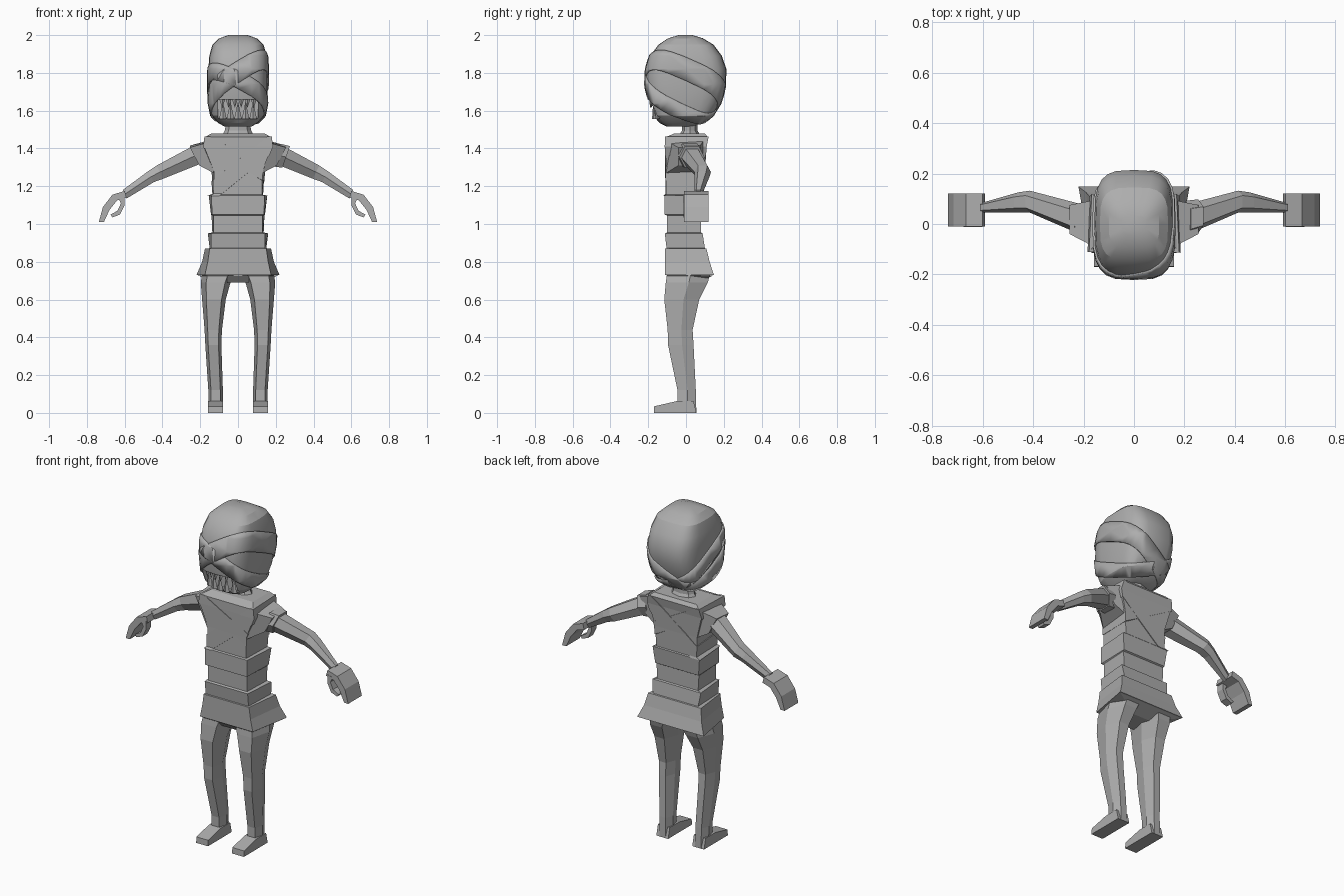
import bpy, bmesh, math
from mathutils import Vector

if "Cube" in bpy.data.objects:
    bpy.data.objects.remove(bpy.data.objects["Cube"])

grey = bpy.data.materials.new("plain grey")
grey.diffuse_color = (0.42, 0.42, 0.42, 1)
grey.use_nodes = True
grey.node_tree.nodes["Principled BSDF"].inputs["Base Color"].default_value = grey.diffuse_color


def add_object(name, bm):
    bmesh.ops.recalc_face_normals(bm, faces=bm.faces)
    me = bpy.data.meshes.new(name)
    bm.to_mesh(me)
    bm.free()
    me.materials.append(grey)
    ob = bpy.data.objects.new(name, me)
    bpy.context.collection.objects.link(ob)
    return ob


def loft(rings):
    """Skin a list of equal-length point rings and cap both ends."""
    bm = bmesh.new()
    vs = [[bm.verts.new(p) for p in r] for r in rings]
    n = len(rings[0])
    for a, b in zip(vs, vs[1:]):
        for i in range(n):
            j = (i + 1) % n
            bm.faces.new((a[i], a[j], b[j], b[i]))
    bm.faces.new(vs[0][::-1])
    bm.faces.new(vs[-1])
    bmesh.ops.recalc_face_normals(bm, faces=bm.faces)
    return bm


def bandage(name, rings, point, normal, width, lift):
    """Raised strip: a slightly swollen copy cut between two parallel planes."""
    bm = loft(rings)
    bm.normal_update()
    moves = [(v, v.normal * lift) for v in bm.verts]
    for v, d in moves:
        v.co += d
    n = Vector(normal).normalized()
    for s in (1, -1):
        bmesh.ops.bisect_plane(bm, geom=bm.verts[:] + bm.edges[:] + bm.faces[:],
                               plane_co=Vector(point) + n * s * width / 2,
                               plane_no=n * s, clear_outer=True)
    ob = add_object(name, bm)
    mod = ob.modifiers.new("thickness", 'SOLIDIFY')
    mod.thickness = lift * 1.6
    mod.offset = -1
    return ob


def smooth(ob, angle):
    bpy.ops.object.select_all(action='DESELECT')
    ob.select_set(True)
    bpy.context.view_layer.objects.active = ob
    bpy.ops.object.shade_smooth_by_angle(angle=math.radians(angle))


# Head: rounded-box rings (z, half width, front y, back y)
def head_ring(z, hx, yf, yb, n=24, k=0.58):
    pts = []
    for i in range(n):
        a = 2 * math.pi * i / n
        c, s = math.cos(a), math.sin(a)
        pts.append((hx * math.copysign(abs(c) ** k, c),
                    (yf + yb) / 2 + (yb - yf) / 2 * math.copysign(abs(s) ** k, s), z))
    return pts


head_rings = [head_ring(*r) for r in (
    (1.515, .07, -.10, .03), (1.535, .105, -.14, .09), (1.575, .14, -.175, .14),
    (1.64, .153, -.20, .18), (1.74, .157, -.214, .212), (1.82, .157, -.21, .214),
    (1.89, .152, -.19, .19), (1.95, .135, -.145, .145), (1.983, .10, -.095, .09),
    (2.0, .05, -.04, .035))]
head = add_object("head", loft(head_rings))

# Mouth opening cut into the head
bm = bmesh.new()
bmesh.ops.create_cube(bm, size=1)
for v in bm.verts:
    v.co = (v.co.x * .21, -.20 + v.co.y * .13, 1.61 + v.co.z * .10)
cutter = add_object("mouth_cutter", bm)
cutter.hide_render = True
mod = head.modifiers.new("mouth", 'BOOLEAN')
mod.operation = 'DIFFERENCE'
mod.object = cutter
dg = bpy.context.evaluated_depsgraph_get()
cut_mesh = bpy.data.meshes.new_from_object(head.evaluated_get(dg))
head.modifiers.clear()
head.data = cut_mesh
bpy.data.objects.remove(cutter)
smooth(head, 22)


# Teeth: tall lower row, short upper row
def teeth(name, count, span, base, tip, y):
    bm = bmesh.new()
    w = span / count
    for i in range(count):
        x = -span / 2 + w * (i + .5)
        yy = y + .25 * x * x / .1
        q = [bm.verts.new((x + dx * w / 2, yy + dy, base))
             for dx, dy in ((-1, 0), (0, -.012), (1, 0), (0, .02))]
        t = bm.verts.new((x, yy - .005, tip))
        bm.faces.new(q)
        for j in range(4):
            bm.faces.new((q[j], q[(j + 1) % 4], t))
    return add_object(name, bm)


teeth("lower_teeth", 5, .2, 1.555, 1.65, -.168)
teeth("upper_teeth", 6, .2, 1.665, 1.615, -.185)

# Head bandages
for nm, p, n, w in (("brow_bandage", (0, -.2, 1.80), (-.53, .35, .78), .10),
                    ("cheek_bandage", (0, -.2, 1.755), (.4, .41, .82), .08)):
    smooth(bandage(nm, head_rings, p, n, w, .008), 22)


# Torso: stepped wraps (z, front half width, back half width, front y, back y)
def box_ring(z, f, b, yf, yb):
    return [(-f, yf, z), (f, yf, z), (b, yb, z), (-b, yb, z)]


torso_rings = [box_ring(*r) for r in (
    (.73, .175, .22, -.11, .148), (.80, .16, .19, -.11, .125), (.87, .15, .175, -.11, .108),
    (.872, .142, .15, -.103, .10), (.95, .142, .16, -.112, .088), (.955, .13, .136, -.10, .08),
    (1.045, .13, .14, -.10, .078), (1.05, .138, .143, -.113, .086),
    (1.15, .14, .155, -.113, .095), (1.155, .128, .133, -.105, .09),
    (1.28, .128, .14, -.105, .095), (1.41, .18, .175, -.108, .105),
    (1.46, .175, .165, -.108, .115), (1.48, .14, .14, -.06, .10))]
add_object("torso", loft(torso_rings))
add_object("waist_wrap", loft([box_ring(.727, .172, .216, -.105, .143),
                               box_ring(.69, .05, .06, -.07, .06)]))

# Crossed chest bandages
chest = torso_rings[8:13]
bandage("chest_bandage", chest, (.02, 0, 1.30), (-.25, 0, .31), .085, .007)
bandage("shoulder_bandage", chest, (-.05, 0, 1.37), (.17, 0, .31), .07, .005)


# Neck
def ellipse(z, rx, ry, y, n=8):
    return [(rx * math.cos(2 * math.pi * i / n), y + ry * math.sin(2 * math.pi * i / n), z)
            for i in range(n)]


add_object("neck", loft([ellipse(1.465, .085, .06, .02), ellipse(1.495, .07, .04, .02),
                         ellipse(1.55, .06, .04, .02)]))


# Limb sections, mirrored with side = -1 or 1
def arm_ring(side, top, bot, y0, y1):
    (xt, zt), (xb, zb) = top, bot
    c = (y0 + y1) / 2
    xm, zm = (xt + xb) / 2, (zt + zb) / 2
    h = (y1 - y0) * .28
    return [(side * x, y, z) for x, y, z in (
        (xt, c - h, zt), (xt, c + h, zt), (xm, y1, zm),
        (xb, c + h, zb), (xb, c - h, zb), (xm, y0, zm))]


def leg_ring(side, z, inner, outer, yf, yb):
    c, w = (inner + outer) / 2, (outer - inner) * .32
    ym = yf + (yb - yf) * .55
    return [(side * x, y, z) for x, y in (
        (c - w, yf), (c + w, yf), (outer, ym), (c + w * .8, yb), (c - w * .8, yb), (inner, ym))]


def slab(name, side, outline, y0, y1):
    """Side profile in x and z, extruded along y."""
    return add_object(name, loft([[(side * x, y, z) for x, z in outline] for y in (y0, y1)]))


for side, tag in ((-1, "left"), (1, "right")):
    # Shoulder funnel and arm
    add_object(tag + "_shoulder", loft([
        [(side * x, y, z) for x, y, z in ((.13, -.105, 1.44), (.13, .10, 1.45),
                                          (.125, .09, 1.27), (.13, -.105, 1.27))],
        [(side * x, y, z) for x, y, z in ((.255, -.04, 1.405), (.255, .075, 1.415),
                                          (.205, .08, 1.315), (.205, -.04, 1.31))]]))
    add_object(tag + "_arm", loft([
        arm_ring(side, (.235, 1.415), (.195, 1.32), -.04, .08),
        arm_ring(side, (.43, 1.31), (.395, 1.24), .045, .132),
        arm_ring(side, (.475, 1.28), (.445, 1.222), .045, .125),
        arm_ring(side, (.61, 1.18), (.59, 1.135), .045, .085)]))
    # Curled mitten hand and thumb
    slab(tag + "_hand", side, ((.59, 1.14), (.60, 1.175), (.665, 1.155), (.715, 1.09),
                               (.737, 1.01), (.71, 1.01), (.68, 1.075), (.64, 1.125)),
         -.01, .12)
    slab(tag + "_thumb", side, ((.60, 1.15), (.635, 1.14), (.62, 1.11), (.638, 1.07),
                                (.675, 1.05), (.665, 1.035), (.625, 1.05), (.60, 1.10)),
         -.012, .035)
    # Leg
    add_object(tag + "_leg", loft([leg_ring(side, *r) for r in (
        (.74, .02, .19, -.10, .13), (.69, .04, .197, -.107, .115),
        (.60, .065, .19, -.115, .07), (.44, .085, .177, -.097, .035),
        (.36, .088, .173, -.095, .04), (.12, .08, .157, -.045, .052),
        (0, .08, .157, -.045, .055))]))
    # Foot: wedge extruded across x
    prof = ((-.17, 0), (-.168, .035), (-.05, .062), (.04, .062), (.055, 0))
    add_object(tag + "_foot", loft([[(side * x, y, z) for y, z in prof] for x in (.08, .158)]))

# Cuff wrapped on one shoulder
add_object("shoulder_cuff", loft([
    arm_ring(1, (.225, 1.425), (.185, 1.305), -.052, .092),
    arm_ring(1, (.275, 1.412), (.235, 1.298), -.035, .098)]))
